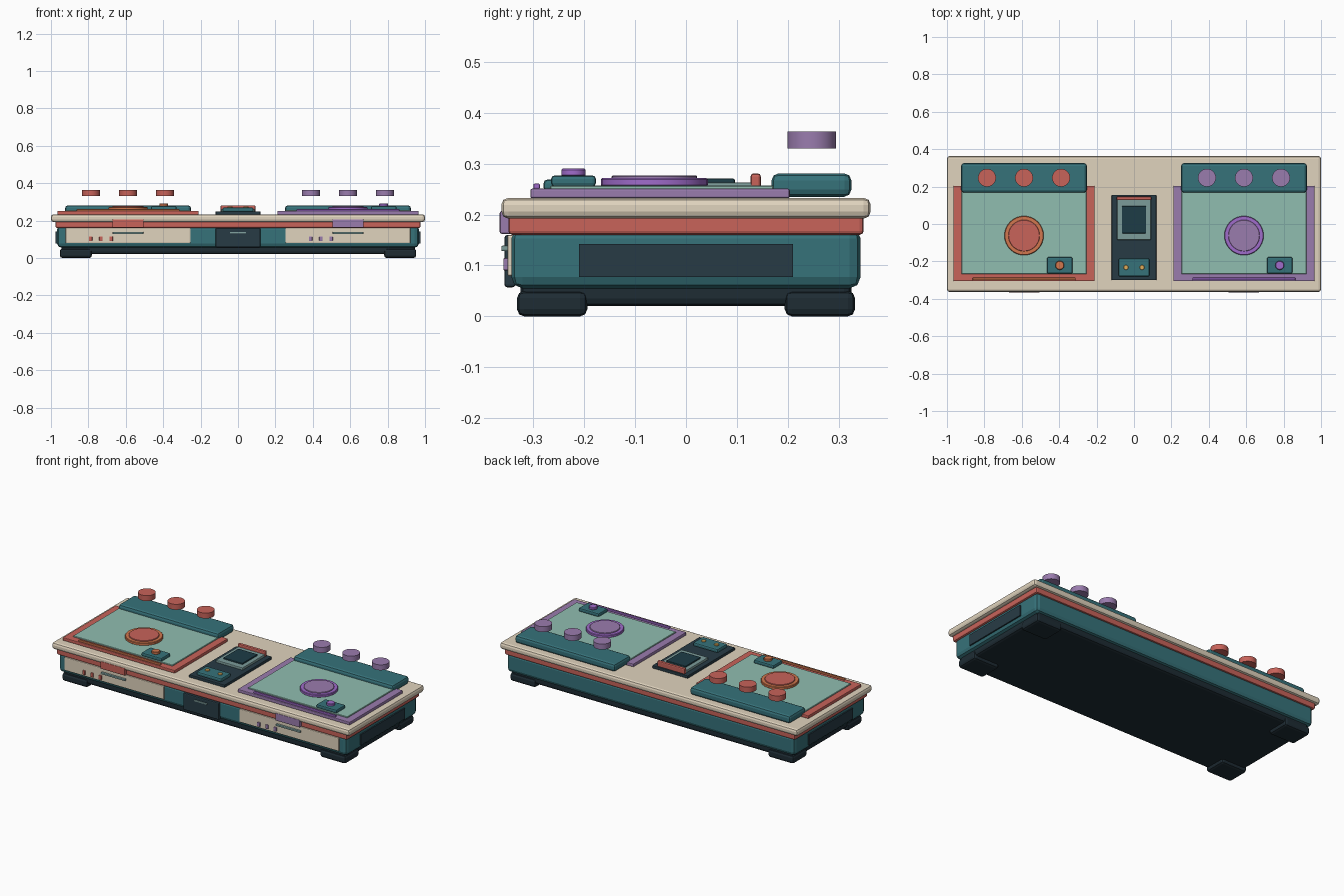
import bpy, bmesh, math

if "Cube" in bpy.data.objects:
    bpy.data.objects.remove(bpy.data.objects["Cube"])

# palette
def material(name, hexcode):
    m = bpy.data.materials.new(name)
    srgb = [int(hexcode[i:i + 2], 16) / 255 for i in (0, 2, 4)]
    m.diffuse_color = [c / 12.92 if c < 0.04 else ((c + 0.055) / 1.055) ** 2.4 for c in srgb] + [1]
    m.use_nodes = True
    m.node_tree.nodes["Principled BSDF"].inputs["Base Color"].default_value = m.diffuse_color
    return m

CREAM = material("cream", "E0D3BD")
TEAL = material("teal", "36727A")
DARK = material("dark", "273B45")
BLACK = material("underside", "1E2C34")
MINT = material("mint", "90BDB0")
GREY = material("grey_teal", "7C9C9A")
SCREEN = material("screen", "1D3C46")
GOLD = material("gold", "E0AE5C")
RED = material("red", "C8635A")
ORANGE = material("orange", "D2774E")
PURPLE = material("purple", "9A7CAE")
VIOLET = material("violet", "A06CCB")


def finish(name, bm, mat, bevel, segments):
    mesh = bpy.data.meshes.new(name)
    bm.to_mesh(mesh)
    bm.free()
    mesh.materials.append(mat)
    ob = bpy.data.objects.new(name, mesh)
    bpy.context.collection.objects.link(ob)
    if bevel:
        mod = ob.modifiers.new("bevel", 'BEVEL')
        mod.width, mod.segments = bevel, segments
        mod.limit_method = 'ANGLE'
        mod.angle_limit = math.radians(40)
    return ob


def box(name, x, y, z, mat, bevel=0.0, segments=2):
    """Box from (min, max) ranges."""
    bm = bmesh.new()
    bmesh.ops.create_cube(bm, size=1)
    for v in bm.verts:
        v.co = [r[0] + (c + 0.5) * (r[1] - r[0]) for c, r in zip(v.co, (x, y, z))]
    return finish(name, bm, mat, bevel, segments)


def disc(name, x, y, z, radius, mat, bevel=0.0, sides=32):
    bm = bmesh.new()
    bmesh.ops.create_cone(bm, cap_ends=True, segments=sides, radius1=radius,
                          radius2=radius, depth=z[1] - z[0])
    bmesh.ops.translate(bm, verts=bm.verts, vec=(x, y, (z[0] + z[1]) / 2))
    ob = finish(name, bm, mat, bevel, 1)
    bpy.ops.object.select_all(action='DESELECT')
    ob.select_set(True)
    bpy.context.view_layer.objects.active = ob
    bpy.ops.object.shade_smooth_by_angle(angle=math.radians(30))
    return ob


def span(centre, half):
    return (centre - half, centre + half)


# stacked cabinet
box("plinth", (-0.945, 0.945), (-0.325, 0.325), (0.02, 0.075), BLACK, 0.015)
box("body", (-0.967, 0.967), (-0.343, 0.343), (0.055, 0.175), TEAL, 0.022)
box("trim_band", (-0.976, 0.976), (-0.349, 0.349), (0.16, 0.2), RED, 0.008)
box("top_slab", (-1, 1), (-0.363, 0.363), (0.192, 0.233), CREAM, 0.014)

# feet and side panels
for s in (-1, 1):
    for t in (-1, 1):
        box("foot", span(0.867 * s, 0.086), span(0.263 * t, 0.069), (0, 0.05), BLACK, 0.014)
    box("side_panel", span(0.967 * s, 0.008), (-0.21, 0.21), (0.077, 0.142), DARK)

# the two matching stations
for cx, main, bright in ((-0.588, RED, ORANGE), (0.588, PURPLE, VIOLET)):
    # play surface
    box("pad_frame", span(cx, 0.377), (-0.306, 0.204), (0.232, 0.251), main, 0.004)
    box("pad_surface", span(cx, 0.334), (-0.267, 0.172), (0.245, 0.257), MINT, 0.002, 1)
    box("frame_strip", span(cx, 0.275), (-0.3, -0.287), (0.25, 0.261), bright, 0.003)
    disc("dial_base", cx, -0.062, (0.255, 0.272), 0.105, bright, 0.003)
    disc("dial_cap", cx, -0.062, (0.265, 0.277), 0.084, main, 0.002)
    # corner button
    box("button_box", span(cx + 0.191, 0.068), (-0.265, -0.177), (0.255, 0.277), TEAL, 0.007)
    disc("corner_button", cx + 0.191, -0.221, (0.275, 0.291), 0.024, bright, 0.003, 24)
    # rear housing and the raised knobs above it
    box("rear_housing", span(cx, 0.336), (0.168, 0.325), (0.235, 0.281), TEAL, 0.014)
    for dx in (-0.198, 0, 0.198):
        disc("knob", cx + dx, 0.247, (0.33, 0.363), 0.048, main)
    # front fascia
    box("front_panel", span(cx, 0.334), (-0.351, -0.335), (0.079, 0.16), CREAM, 0.004)
    box("front_badge", span(cx, 0.083), (-0.366, -0.34), (0.162, 0.207), main, 0.004)
    box("front_slot", span(cx, 0.082), (-0.363, -0.345), (0.128, 0.139), GREY, 0.003)
    for dx in (-0.2, -0.145, -0.09):
        box("front_button", span(cx + dx, 0.009), (-0.359, -0.345), (0.09, 0.115), main, 0.003)

# centre console on the top
box("console_plate", span(0, 0.12), (-0.3, 0.155), (0.23, 0.249), DARK, 0.004)
box("display_frame", span(0, 0.09), (-0.085, 0.135), (0.245, 0.263), GREY, 0.004)
box("display", span(0, 0.065), (-0.05, 0.096), (0.25, 0.271), SCREEN, 0.004)
box("display_bar", span(0, 0.093), (0.127, 0.147), (0.245, 0.281), RED, 0.006)
box("console_buttons_box", span(0, 0.083), (-0.28, -0.185), (0.245, 0.269), TEAL, 0.008)
for s in (-1, 1):
    disc("console_button", 0.043 * s, -0.232, (0.265, 0.275), 0.013, GOLD, 0.002, 20)

# front drawer
box("drawer", span(0, 0.12), (-0.357, -0.335), (0.057, 0.16), DARK, 0.006)
box("drawer_handle", span(0, 0.044), (-0.363, -0.35), (0.13, 0.139), GREY, 0.003)
